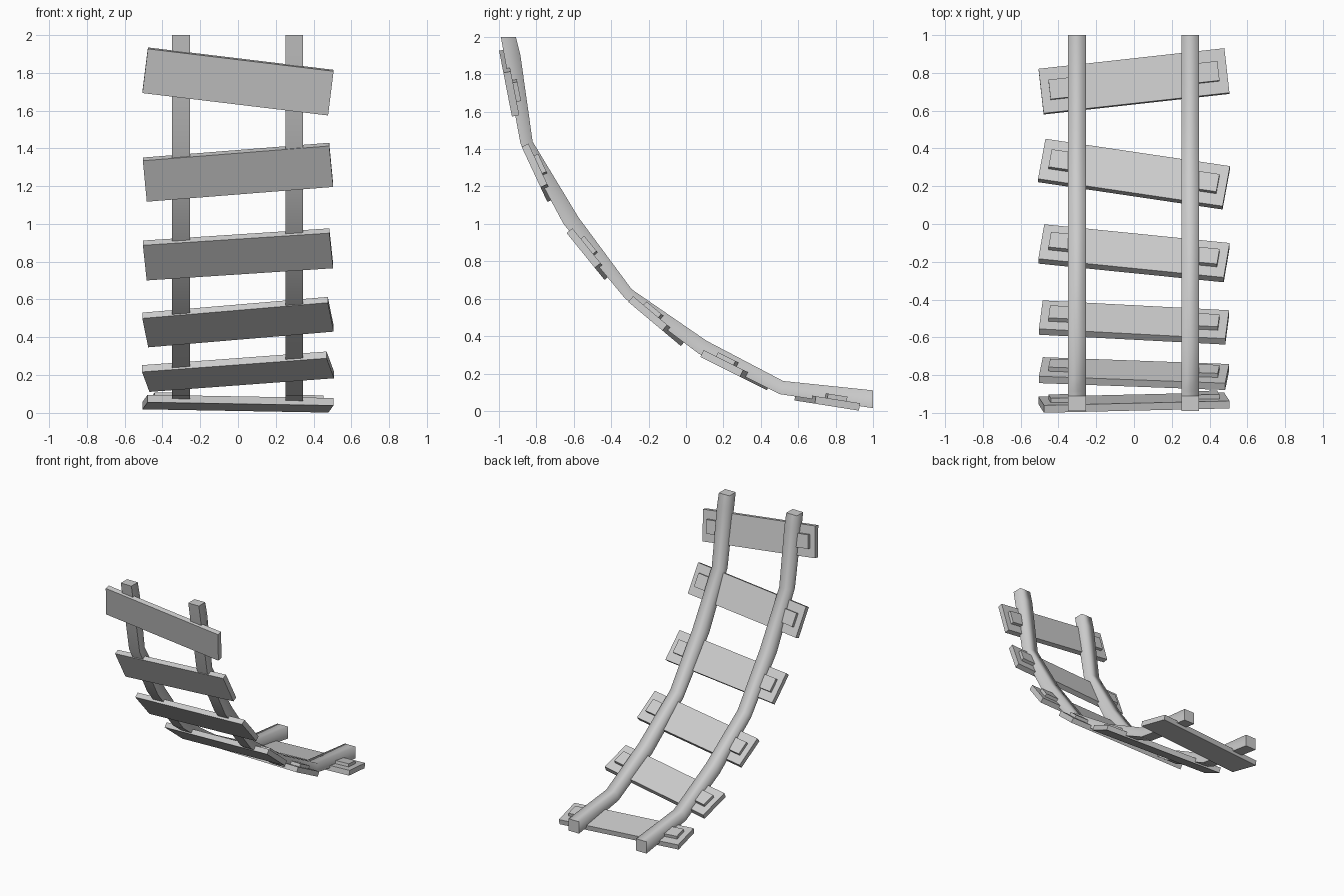
import bpy, bmesh
from math import radians, sin, cos
from mathutils import Matrix, Vector

if "Cube" in bpy.data.objects:
    bpy.data.objects.remove(bpy.data.objects["Cube"])

# rail side profile (y, z): inner edge and outer edge, top to bottom
INNER = [(-.91, 2), (-.885, 1.9), (-.82, 1.44), (-.575, 1.035), (-.29, .65),
         (.11, .375), (.52, .16), (1, .11)]
OUTER = [(-.99, 2), (-.972, 1.9), (-.885, 1.43), (-.655, 1.0), (-.325, .60),
         (.07, .305), (.5, .09), (1, .015)]
# ties: outer face centre (y, z), slope, twist in its own plane (degrees)
TIES = [(.752, .029, 9, 6.4), (.255, .20, 26.5, -9.4), (-.168, .465, 40, -7.5),
        (-.537, .826, 51, -4.8), (-.81, 1.265, 65, -5), (-.965, 1.75, 79, 7)]
LEN, WID, THICK = .99, .24, .04


def finish(name, bm):
    bmesh.ops.recalc_face_normals(bm, faces=bm.faces)
    me = bpy.data.meshes.new(name)
    bm.to_mesh(me)
    bm.free()
    ob = bpy.data.objects.new(name, me)
    bpy.context.collection.objects.link(ob)
    return ob


def rail(name, x):
    bm = bmesh.new()
    rings = []
    for (yi, zi), (yo, zo) in zip(INNER, OUTER):
        rings.append([bm.verts.new(p) for p in (
            (x - .047, yi, zi), (x + .047, yi, zi), (x + .047, yo, zo), (x - .047, yo, zo))])
    for a, b in zip(rings, rings[1:]):
        for i in range(4):
            j = (i + 1) % 4
            f = bm.faces.new((a[i], a[j], b[j], b[i]))
            f.smooth = True
        # outer corners stay crisp
        for i in (2, 3):
            bm.edges.get((a[i], b[i])).smooth = False
    for r in (rings[0], rings[-1]):
        cap = bm.faces.new(r)
        for e in cap.edges:
            e.smooth = False
    finish(name, bm)


def box(name, frame, centre, size):
    bm = bmesh.new()
    bmesh.ops.create_cube(bm, size=1)
    bm.transform(Matrix.Translation(centre) @ Matrix.Diagonal((*size, 1)))
    finish(name, bm).matrix_world = frame


# two curved rails
rail("left_rail", -.302)
rail("right_rail", .298)

# crooked ties, each with two fixing plates under the rails
for n, (y, z, slope, twist) in enumerate(TIES, 1):
    frame = (Matrix.Translation((0, y, z)) @ Matrix.Rotation(-radians(slope), 4, 'X')
             @ Matrix.Rotation(radians(twist), 4, 'Z'))
    box(f"tie_{n}", frame, (0, 0, THICK / 2), (LEN, WID, THICK))
    for side, s in (("left", -1), ("right", 1)):
        box(f"{side}_plate_{n}", frame, (s * .36, 0, THICK + .01), (.18, .105, .028))
